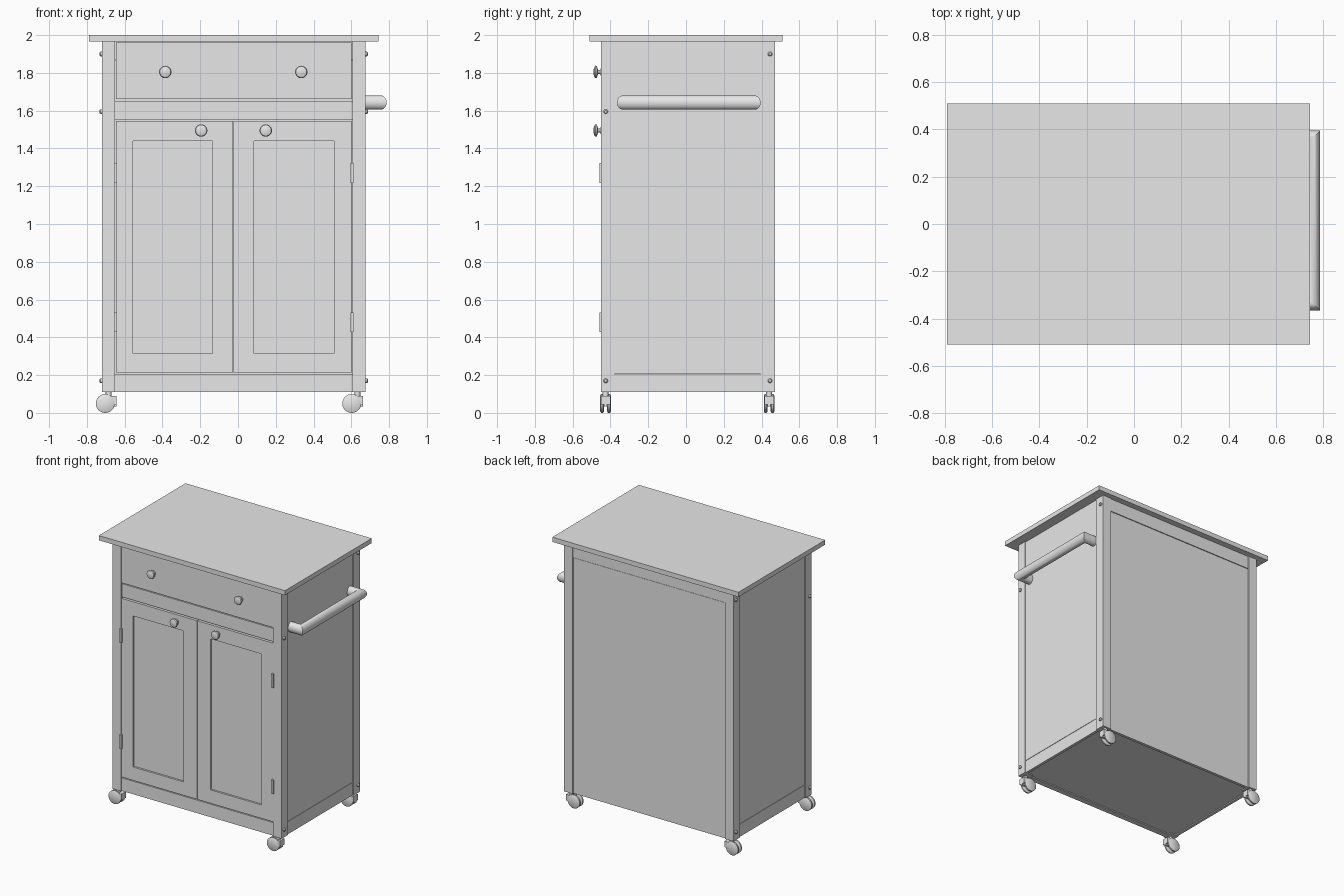
import bpy, bmesh, math
from mathutils import Vector

cube = bpy.data.objects.get("Cube")
if cube:
    bpy.data.objects.remove(cube, do_unlink=True)

grey = bpy.data.materials.new("light_grey")
grey.use_nodes = True
colour = (0.8, 0.8, 0.8, 1)
grey.diffuse_color = colour
grey.node_tree.nodes["Principled BSDF"].inputs["Base Color"].default_value = colour


def finish(name, bm, smooth=False):
    bmesh.ops.recalc_face_normals(bm, faces=bm.faces)
    mesh = bpy.data.meshes.new(name)
    bm.to_mesh(mesh)
    bm.free()
    mesh.materials.append(grey)
    if smooth:
        for p in mesh.polygons:
            p.use_smooth = True
        mesh.set_sharp_from_angle(angle=math.radians(35))
    obj = bpy.data.objects.new(name, mesh)
    bpy.context.collection.objects.link(obj)
    return obj


def box(name, x, y, z):
    """Box from (low, high) ranges."""
    bm = bmesh.new()
    bmesh.ops.create_cube(bm, size=1)
    for v in bm.verts:
        v.co = Vector([(lo + hi) / 2 + c * (hi - lo)
                       for c, (lo, hi) in zip(v.co, (x, y, z))])
    return finish(name, bm)


def loft(name, rings):
    """Skin closed rings of points and cap both ends."""
    bm = bmesh.new()
    loops = [[bm.verts.new(p) for p in ring] for ring in rings]
    n = len(loops[0])
    for a, b in zip(loops, loops[1:]):
        for i in range(n):
            j = (i + 1) % n
            bm.faces.new((a[i], a[j], b[j], b[i]))
    bm.faces.new(loops[0])
    bm.faces.new(loops[-1])
    return finish(name, bm, True)


def lathe(name, profile, origin, axis, n=20):
    """Turn (radius, distance) pairs about an axis."""
    turn = Vector(axis).to_track_quat('Z', 'Y')
    rings = []
    for r, h in profile:
        ring = []
        for i in range(n):
            a = math.tau * i / n
            ring.append(Vector(origin) + turn @ Vector((r * math.cos(a), r * math.sin(a), h)))
        rings.append(ring)
    return loft(name, rings)


LEFT, RIGHT = (0.605, 0.675), (-0.72, -0.65)
FRONT, BACK = (-0.45, -0.378), (0.394, 0.47)
INNER_X, INNER_Y = (-0.65, 0.605), (-0.378, 0.394)
TOP = 1.965

# Worktop and corner posts
box("worktop", (-0.79, 0.745), (-0.51, 0.51), (TOP, 2.0))
for side, x in (("left", LEFT), ("right", RIGHT)):
    for end, y in (("front", FRONT), ("back", BACK)):
        box(f"{end}_{side}_post", x, y, (0.11, TOP))

# Side panels with a bottom rail
for side, outer, inward in (("left", 0.668, -0.02), ("right", -0.713, 0.02)):
    x = tuple(sorted((outer, outer + inward)))
    box(f"{side}_side_panel", x, INNER_Y, (0.207, TOP))
    box(f"{side}_side_bottom_rail", x, INNER_Y, (0.11, 0.204))

# Back panel, back rails and cabinet floor
box("back_panel", INNER_X, (0.44, 0.461), (0.19, 1.865))
box("back_top_rail", INNER_X, (0.44, 0.464), (1.868, TOP))
box("back_bottom_rail", INNER_X, (0.44, 0.461), (0.11, 0.19))
box("cabinet_floor", (-0.695, 0.65), (-0.42, 0.44), (0.118, 0.14))

# Front rails and drawer front
box("front_bottom_rail", INNER_X, (-0.442, -0.40), (0.11, 0.207))
box("front_middle_rail", INNER_X, (-0.438, -0.40), (1.553, 1.652))
box("drawer_front", (-0.646, 0.601), (-0.446, -0.40), (1.662, 1.96))


# Doors: stiles, rails between them and a recessed panel
def door(side, low, high, panel):
    y, z = (-0.446, -0.405), (0.215, 1.546)
    box(f"{side}_door_right_stile", (low, panel[0]), y, z)
    box(f"{side}_door_left_stile", (panel[1], high), y, z)
    box(f"{side}_door_bottom_rail", panel, y, (z[0], 0.315))
    box(f"{side}_door_top_rail", panel, y, (1.44, z[1]))
    box(f"{side}_door_panel", panel, (-0.432, -0.415), (0.315, 1.44))


door("right", -0.646, -0.027, (-0.555, -0.135))
door("left", -0.023, 0.601, (0.085, 0.507))

# Hinges
for side, x in (("left", 0.603), ("right", -0.649)):
    for level, z in (("lower", 0.48), ("upper", 1.27)):
        box(f"{side}_{level}_hinge", (x - 0.008, x + 0.008), (-0.459, -0.43), (z - 0.052, z + 0.052))

# Turned knobs
KNOB = [(0.018, 0), (0.018, 0.005), (0.011, 0.01), (0.011, 0.02),
        (0.031, 0.026), (0.033, 0.032), (0.029, 0.038), (0.015, 0.043)]
for name, x, z in (("drawer_right", -0.385, 1.805), ("drawer_left", 0.335, 1.805),
                   ("door_right", -0.195, 1.495), ("door_left", 0.147, 1.495)):
    lathe(f"{name}_knob", KNOB, (x, -0.446, z), (0, -1, 0))

# Screw heads on the posts
for side, x, d in (("left", 0.675, 1), ("right", -0.72, -1)):
    for i, (y, z) in enumerate(((-0.425, 0.17), (-0.425, 1.595), (0.445, 0.17), (0.445, 1.9))):
        lathe(f"{side}_screw_{i + 1}", [(0.012, 0), (0.012, 0.008), (0.007, 0.014)],
              (x, y, z), (d, 0, 0), 12)

# Towel rail: rounded section swept round two mitred corners
path = [(0.66, -0.333, 0, -1), (0.755, -0.333, 1, -1), (0.755, 0.363, 1, 1), (0.66, 0.363, 0, 1)]
rings = []
for x, y, ox, oy in path:
    ring = []
    for i in range(24):
        a = math.tau * i / 24
        across = 0.032 * math.cos(a)
        ring.append((x + ox * across, y + oy * across, 1.643 + 0.0375 * math.sin(a)))
    rings.append(ring)
loft("towel_rail", rings)

# Twin-wheel casters
WHEEL = [(0.042, 0), (0.05, 0.005), (0.05, 0.015), (0.042, 0.02)]
for side, wheel_x, stem_x in (("left", 0.602, 0.632), ("right", -0.703, -0.685)):
    for end, y in (("front", -0.426), ("back", 0.44)):
        name = f"{end}_{side}_caster"
        lathe(f"{name}_stem", [(0.016, 0), (0.016, 0.06)], (stem_x, y, 0.055), (0, 0, 1), 12)
        box(f"{name}_housing", (wheel_x, wheel_x + 0.06), (y - 0.008, y + 0.008), (0.035, 0.09))
        box(f"{name}_hood", (wheel_x + 0.03, wheel_x + 0.06), (y - 0.025, y + 0.025), (0.045, 0.09))
        lathe(f"{name}_axle", [(0.01, 0), (0.01, 0.05)], (wheel_x, y - 0.025, 0.05), (0, 1, 0), 12)
        for d in (-1, 1):
            lathe(f"{name}_wheel_{'outer' if d < 0 else 'inner'}", WHEEL,
                  (wheel_x, y + d * 0.008, 0.05), (0, d, 0), 24)
